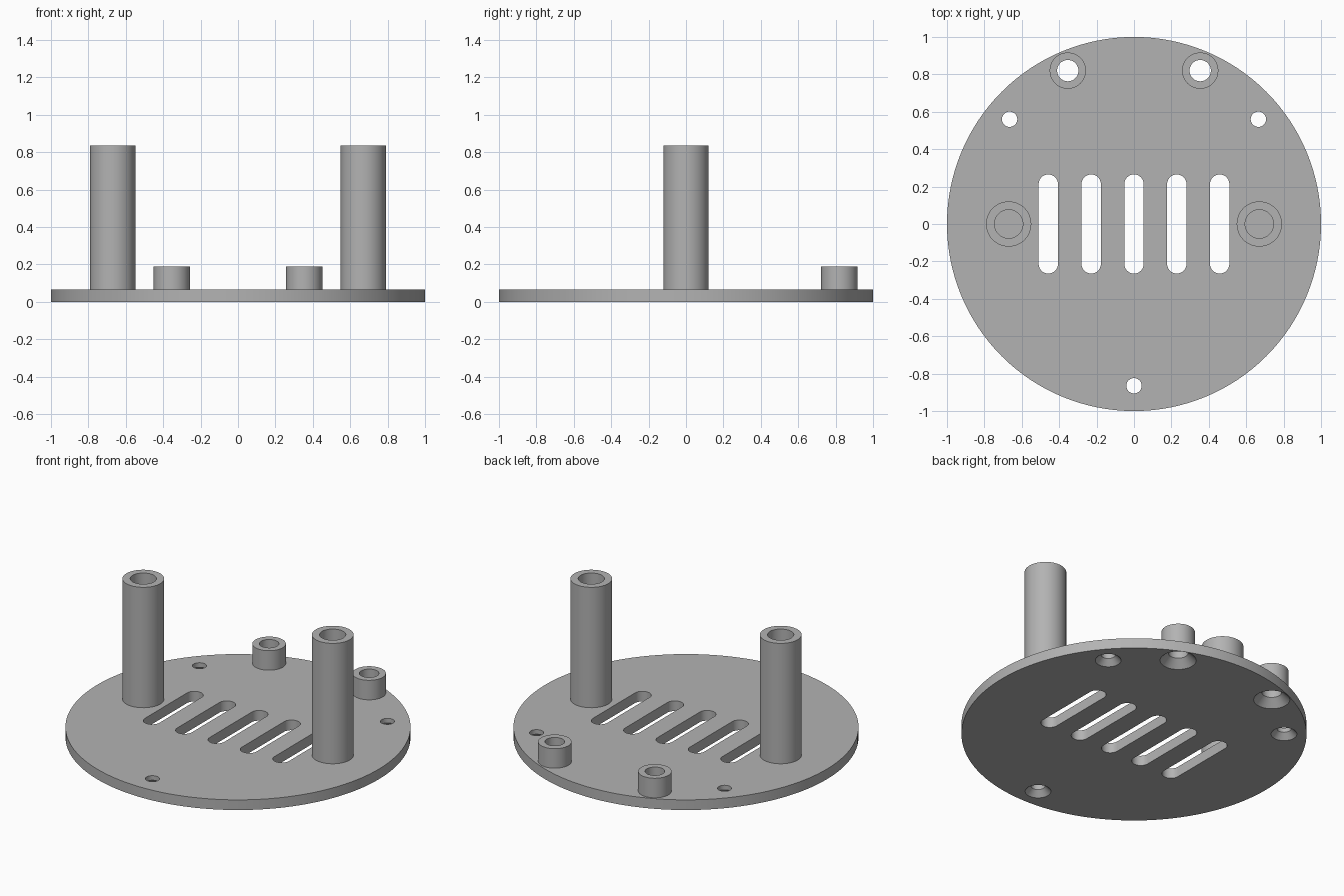
import bpy, bmesh, math

if "Cube" in bpy.data.objects:
    bpy.data.objects.remove(bpy.data.objects["Cube"])

R, T = 1.0, 0.065            # plate radius and thickness

grey = bpy.data.materials.new("plain grey")
grey.diffuse_color = (0.45, 0.45, 0.45, 1)
grey.use_nodes = True
grey.node_tree.nodes["Principled BSDF"].inputs["Base Color"].default_value = grey.diffuse_color


def finish(name, bm):
    bmesh.ops.recalc_face_normals(bm, faces=bm.faces)
    me = bpy.data.meshes.new(name)
    bm.to_mesh(me)
    bm.free()
    me.materials.append(grey)
    ob = bpy.data.objects.new(name, me)
    bpy.context.collection.objects.link(ob)
    return ob


def lathe(bm, profile, x, y, n=64, caps=False):
    """Revolve (radius, z) points about a vertical axis at x, y."""
    rings = [[bm.verts.new((x + r * math.cos(2 * math.pi * i / n),
                            y + r * math.sin(2 * math.pi * i / n), z))
              for i in range(n)] for r, z in profile]
    for a, b in zip(rings, rings[1:]):
        for i in range(n):
            j = (i + 1) % n
            bm.faces.new((a[i], a[j], b[j], b[i]))
    if caps:
        bm.faces.new(rings[0][::-1])
        bm.faces.new(rings[-1])


def slot(bm, x, r, half):
    """Vertical prism with rounded ends, running along y."""
    pts = []
    for sign, start in ((1, 0), (-1, math.pi)):
        for i in range(17):
            a = start + math.pi * i / 16
            pts.append((x + r * math.cos(a), sign * (half - r) + r * math.sin(a)))
    lo, hi = ([bm.verts.new((px, py, z)) for px, py in pts] for z in (-0.05, T + 0.05))
    bm.faces.new(lo[::-1])
    bm.faces.new(hi)
    for i in range(len(pts)):
        j = (i + 1) % len(pts)
        bm.faces.new((lo[i], lo[j], hi[j], hi[i]))


def countersunk(bm, x, y, r, rim, depth):
    """Hole that flares out toward the underside."""
    slope = (rim - r) / depth
    lathe(bm, [(rim + 0.01 * slope, -0.01), (r, depth), (r, T + 0.05)], x, y, 48, True)


def smooth(ob):
    bpy.ops.object.select_all(action='DESELECT')
    ob.select_set(True)
    bpy.context.view_layer.objects.active = ob
    bpy.ops.object.shade_smooth_by_angle(angle=math.radians(30))


# Round plate
bm = bmesh.new()
lathe(bm, [(R, 0), (R, T)], 0, 0, 128, True)
plate = finish("base_plate", bm)

# Cutter: vent slots, screw holes and boss holes
bm = bmesh.new()
for k in range(-2, 3):
    slot(bm, 0.229 * k, 0.052, 0.265)
for x, y in ((-0.665, 0.56), (0.665, 0.56), (0, -0.865)):
    countersunk(bm, x, y, 0.041, 0.075, 0.036)
for x in (-0.354, 0.354):
    countersunk(bm, x, 0.82, 0.057, 0.105, 0.048)
cutter = finish("hole_cutter", bm)
cutter.hide_render = True

mod = plate.modifiers.new("holes", 'BOOLEAN')
mod.operation, mod.solver, mod.object = 'DIFFERENCE', 'EXACT', cutter
bpy.context.view_layer.objects.active = plate
bpy.ops.object.modifier_apply(modifier=mod.name)
bpy.data.objects.remove(cutter)
smooth(plate)

# Tall hollow posts and short hollow bosses
for side, s in (("left", -1), ("right", 1)):
    for part, x, y, r, hole, top in (("tall_post", 0.67, 0, 0.121, 0.076, 0.835),
                                     ("short_boss", 0.354, 0.82, 0.097, 0.057, 0.19)):
        bm = bmesh.new()
        lathe(bm, [(r, T), (r, top), (hole, top), (hole, T)], s * x, y, 48)
        ob = finish(f"{part}_{side}", bm)
        # open tubes: make sure the outer wall faces outward
        if ob.data.polygons[0].normal.x < 0:
            ob.data.flip_normals()
        smooth(ob)
